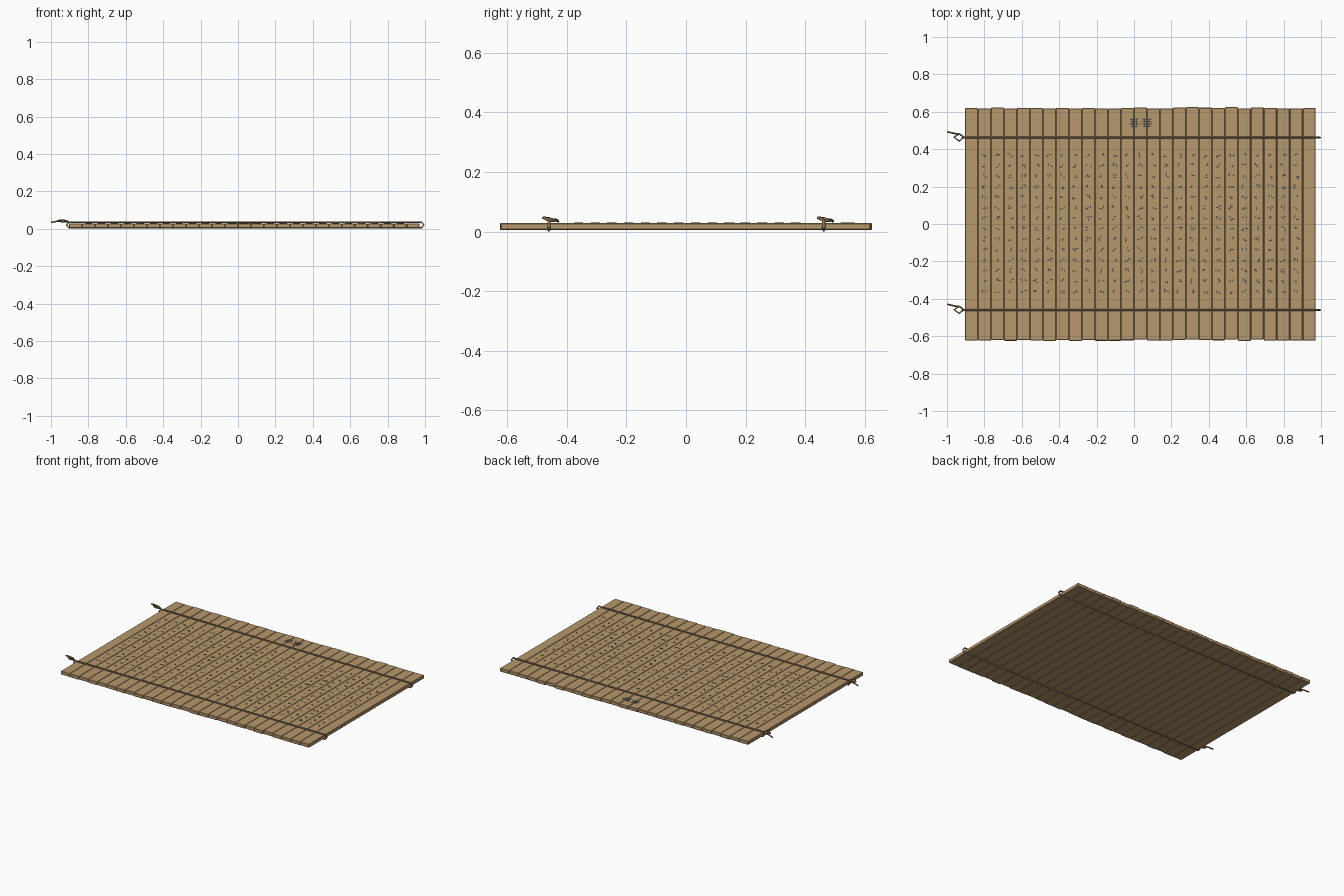
import bpy, bmesh, math, random
from mathutils import Matrix

random.seed(7)
cube = bpy.data.objects.get("Cube")
if cube:
    bpy.data.objects.remove(cube, do_unlink=True)


def material(name, rgb):
    m = bpy.data.materials.new(name)
    m.use_nodes = True
    m.diffuse_color = (*rgb, 1)
    m.node_tree.nodes["Principled BSDF"].inputs["Base Color"].default_value = (*rgb, 1)
    return m


bamboo = material("bamboo", (0.47, 0.315, 0.15))
cord_brown = material("cord_brown", (0.29, 0.19, 0.1))
ink = material("ink", (0.075, 0.075, 0.07))


def box(bm, center, size, angle=0):
    mat = (Matrix.Translation(center) @ Matrix.Rotation(angle, 4, 'Z')
           @ Matrix.Diagonal((*size, 1)))
    bmesh.ops.create_cube(bm, size=1, matrix=mat)


def finish(name, bm, mat):
    mesh = bpy.data.meshes.new(name)
    bm.to_mesh(mesh)
    bm.free()
    mesh.materials.append(mat)
    ob = bpy.data.objects.new(name, mesh)
    bpy.context.collection.objects.link(ob)
    return ob


def cord(name, points, closed, radius):
    """Round cord along a path."""
    cu = bpy.data.curves.new(name, 'CURVE')
    cu.dimensions = '3D'
    cu.bevel_depth = radius
    cu.bevel_resolution = 1
    cu.use_fill_caps = True
    sp = cu.splines.new('POLY')
    sp.points.add(len(points) - 1)
    for p, co in zip(sp.points, points):
        p.co = (*co, 1)
    sp.use_cyclic_u = closed
    cu.materials.append(cord_brown)
    bpy.context.collection.objects.link(bpy.data.objects.new(name, cu))


COUNT, LEFT, RIGHT = 27, -0.903, 0.972
PITCH = (RIGHT - LEFT) / COUNT
Z0, Z1 = 0.005, 0.029
slat_x = [LEFT + PITCH * (i + 0.5) for i in range(COUNT)]

# Bamboo slats, slightly uneven in length position, with chamfered edges
for i, x in enumerate(slat_x):
    bm = bmesh.new()
    shift = random.uniform(-0.004, 0.004)
    box(bm, (x, shift, (Z0 + Z1) / 2), (PITCH - 0.0006, 1.242, Z1 - Z0))
    slat = finish(f"slat_{i + 1:02d}", bm, bamboo)
    bev = slat.modifiers.new("soft_edge", 'BEVEL')
    bev.width = 0.003
    bev.segments = 1

# Binding cords: a loop round the whole mat, knotted at one end
R = 0.0052
TOP, BOTTOM, MID = 0.036, R, 0.02
for side, y in (("back", 0.462), ("front", -0.46)):
    loop = [(LEFT - 0.001, y, TOP), (RIGHT + 0.008, y, TOP), (0.994, y, MID),
            (RIGHT + 0.008, y, BOTTOM), (LEFT - 0.001, y, BOTTOM), (-0.917, y, MID)]
    cord(f"{side}_binding_cord", loop, True, R)
    # Tilted diamond bow with a loose tail
    bow = [(-0.908, y + 0.002, 0.037), (-0.935, y - 0.018, 0.046),
           (-0.962, y + 0.002, 0.043), (-0.935, y + 0.020, 0.037)]
    tail = [(-0.935, y + 0.018, 0.039), (-0.965, y + 0.023, 0.040),
            (-0.998, y + 0.031, 0.035)]
    cord(f"{side}_knot_bow", bow, True, R)
    cord(f"{side}_knot_tail", tail, False, 0.0045)

# Ink flecks: rows of random short brush dashes down the middle slats
ROWS, ROW_TOP, ROW_STEP = 14, 0.368, 0.056
INK_Z, INK_THICK = Z1 + 0.0003, 0.001
bm = bmesh.new()
for x in slat_x[1:26]:
    for row in range(ROWS):
        y = ROW_TOP - row * ROW_STEP
        for _ in range(random.choice((2, 2, 3))):
            at = (x + random.uniform(-0.012, 0.012), y + random.uniform(-0.009, 0.009), INK_Z)
            box(bm, at, (random.uniform(0.01, 0.018), 0.005, INK_THICK),
                random.uniform(-0.9, 1.6))
# Denser dash clusters near the back edge
for x in (0.002, 0.068):
    for k in range(4):
        box(bm, (x, 0.522 + k * 0.013, INK_Z), (random.uniform(0.03, 0.055), 0.005, INK_THICK),
            random.uniform(-0.1, 0.1))
    for dx in (-0.012, 0.012):
        box(bm, (x + dx, 0.541, INK_Z), (0.005, 0.045, INK_THICK))
finish("ink_flecks", bm, ink)
